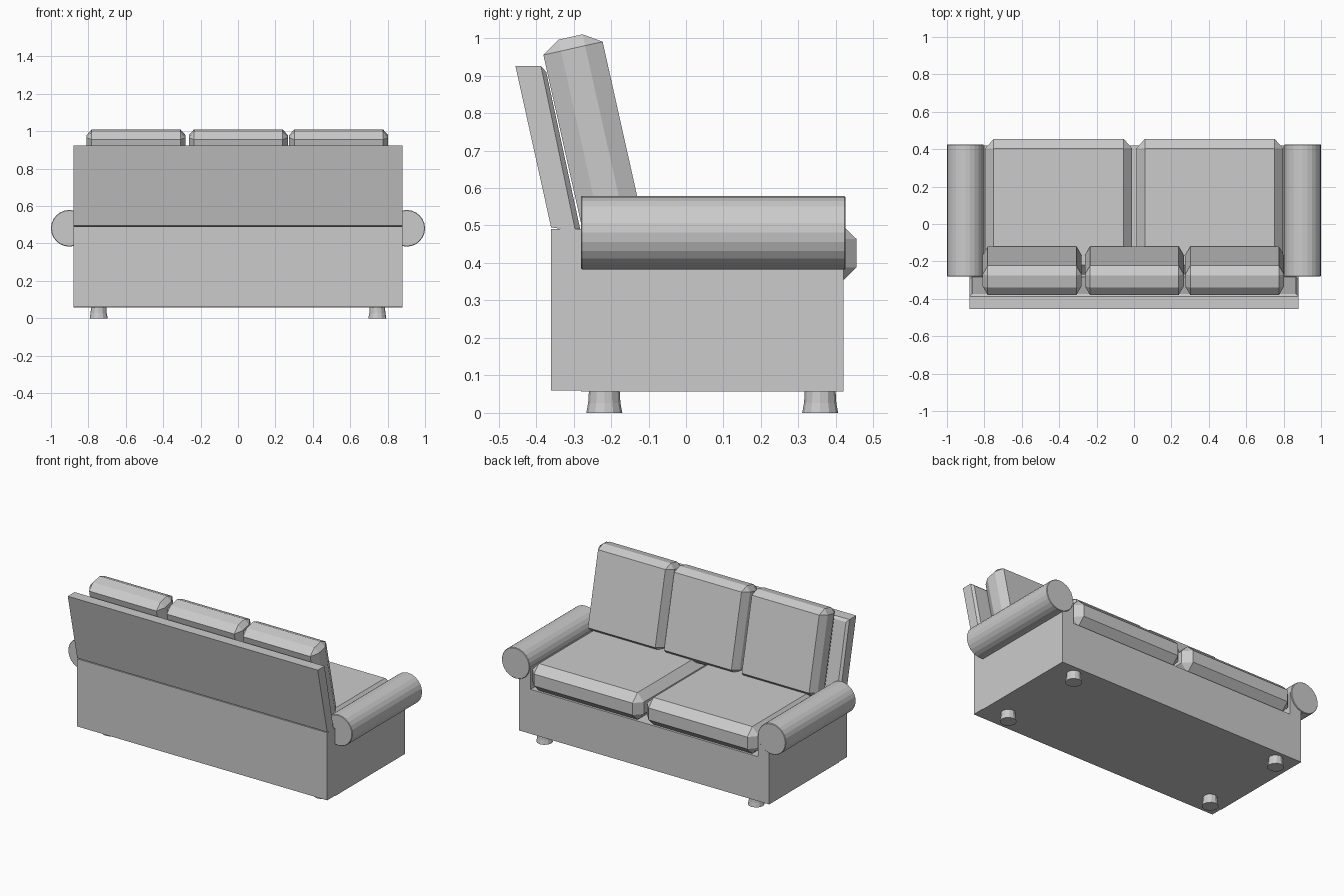
import bpy, bmesh, math
from mathutils import Matrix, Vector

if "Cube" in bpy.data.objects:
    bpy.data.objects.remove(bpy.data.objects["Cube"])

TILT = math.radians(12.6)


def finish(name, bm):
    bmesh.ops.recalc_face_normals(bm, faces=bm.faces)
    me = bpy.data.meshes.new(name)
    bm.to_mesh(me)
    bm.free()
    ob = bpy.data.objects.new(name, me)
    bpy.context.collection.objects.link(ob)
    return ob


def box(name, lo, hi):
    bm = bmesh.new()
    bmesh.ops.create_cube(bm, size=1)
    for v in bm.verts:
        v.co = Vector([(a + b) / 2 + c * (b - a) for a, b, c in zip(lo, hi, v.co)])
    return finish(name, bm)


def cushion(name, lo, hi, inset, tilt=0):
    """Box with every edge chamfered; inset is the chamfer along each axis."""
    bm = bmesh.new()
    half = [(b - a) / 2 for a, b in zip(lo, hi)]
    mid = Vector([(a + b) / 2 for a, b in zip(lo, hi)])
    for sx in (-1, 1):
        for sy in (-1, 1):
            for sz in (-1, 1):
                for axis in range(3):
                    p = [s * (h if k == axis else h - inset[k])
                         for k, (s, h) in enumerate(zip((sx, sy, sz), half))]
                    bm.verts.new(mid + Vector(p))
    bmesh.ops.convex_hull(bm, input=bm.verts)
    bmesh.ops.dissolve_limit(bm, angle_limit=0.01, verts=bm.verts, edges=bm.edges)
    bmesh.ops.transform(bm, matrix=Matrix.Rotation(tilt, 4, 'X'), verts=bm.verts)
    return finish(name, bm)


def lathe(name, rings, sides):
    """Stack of (radius, z) rings closed with flat caps."""
    bm = bmesh.new()
    loops = [[bm.verts.new((r * math.cos(2 * math.pi * i / sides),
                            r * math.sin(2 * math.pi * i / sides), z))
              for i in range(sides)] for r, z in rings]
    for a, b in zip(loops, loops[1:]):
        for i in range(sides):
            j = (i + 1) % sides
            bm.faces.new((a[i], a[j], b[j], b[i]))
    bm.faces.new(loops[0])
    bm.faces.new(loops[-1])
    return finish(name, bm)


# Base under the seat and the upright lower back
box("seat_base", (-0.8, -0.28, 0.057), (0.8, 0.42, 0.34))
box("lower_back", (-0.88, -0.36, 0.06), (0.88, -0.28, 0.49))

# Leaning back panel with chamfered front border
bm = bmesh.new()
rings = []
for w, bottom, top in ((0.88, (-0.36, 0.495), (-0.455, 0.925)),
                       (0.88, (-0.295, 0.485), (-0.387, 0.925)),
                       (0.865, (-0.28, 0.48), (-0.373, 0.91))):
    rings.append([bm.verts.new((x, *p)) for x, p in
                  ((-w, bottom), (w, bottom), (w, top), (-w, top))])
for a, b in zip(rings, rings[1:]):
    for i in range(4):
        j = (i + 1) % 4
        bm.faces.new((a[i], a[j], b[j], b[i]))
bm.faces.new(rings[0])
bm.faces.new(rings[-1])
finish("back_panel", bm)

# Arms: side panel and rolled top
for side, s in (("left", -1), ("right", 1)):
    x0, x1 = sorted((s * 0.8, s * 0.88))
    box(side + "_arm_panel", (x0, -0.28, 0.057), (x1, 0.42, 0.48))
    roll = lathe(side + "_arm_roll",
                 [(0.095, -0.353), (0.098, -0.35), (0.098, 0.35), (0.095, 0.353)], 24)
    roll.rotation_euler = (math.pi / 2, 0, 0)
    roll.location = (s * 0.902, 0.0725, 0.481)
    # Legs
    for end, y in (("back", -0.218), ("front", 0.358)):
        leg = lathe(f"{side}_{end}_leg",
                    [(0.048, 0), (0.043, 0.027), (0.041, 0.06)], 12)
        leg.location = (s * 0.745, y, 0)

# Two seat cushions
for i, (x0, x1) in enumerate(((-0.795, -0.01), (0.013, 0.797))):
    cushion(f"seat_cushion_{i + 1}", (x0, -0.27, 0.34), (x1, 0.455, 0.512),
            (0.045, 0.05, 0.048))

# Three leaning back cushions
for i, x in enumerate((-0.545, 0.002, 0.538)):
    cushion(f"back_cushion_{i + 1}", (x - 0.264, -0.163, 0.515),
            (x + 0.264, -0.001, 1.046), (0.027, 0.048, 0.031), TILT)
